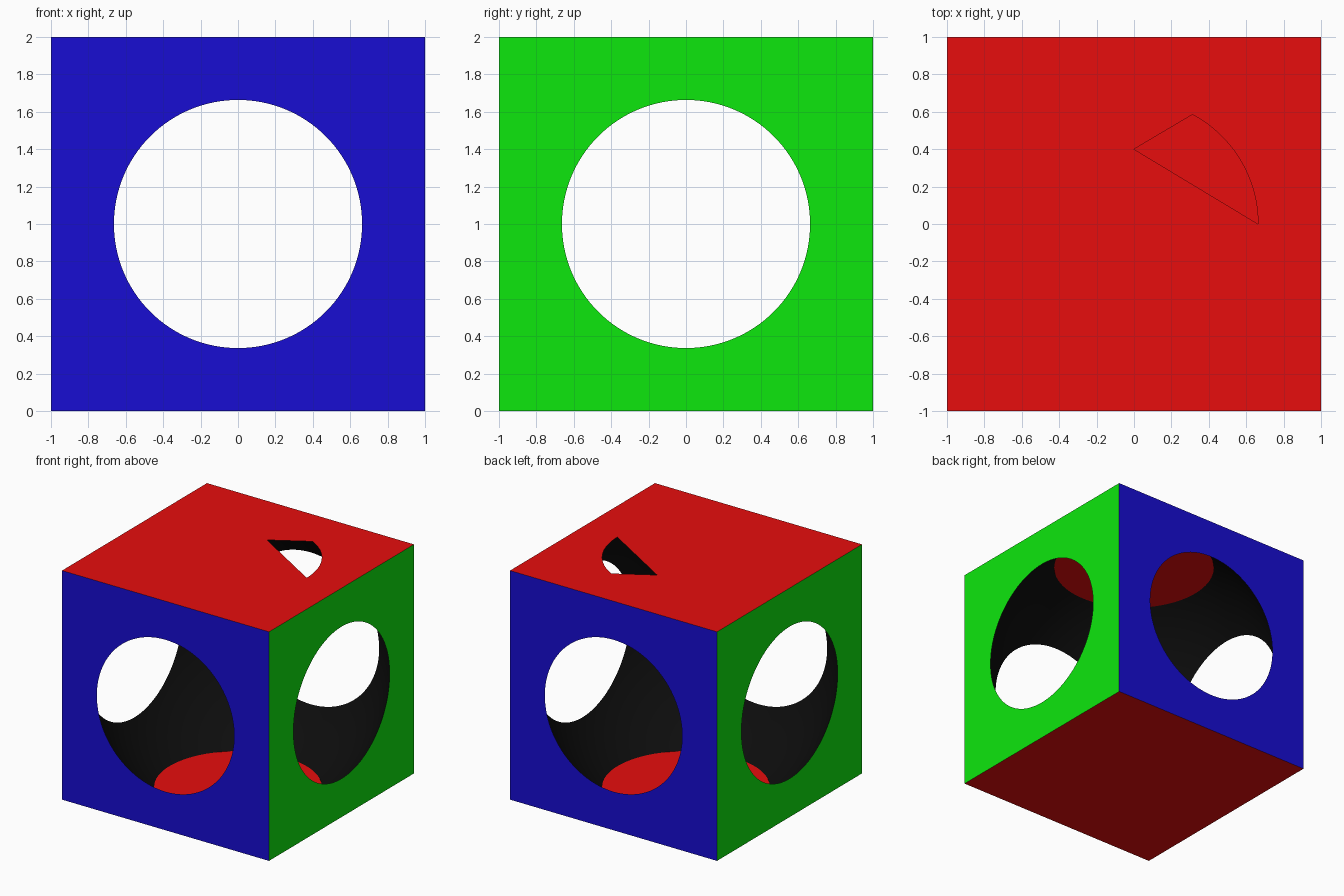
import bpy, bmesh, math
from mathutils import Vector, Matrix

if "Cube" in bpy.data.objects:
    bpy.data.objects.remove(bpy.data.objects["Cube"])

N = 128                          # segments around each opening
R = 1.2                          # spherical cavity, poking through every side
HOLE = math.sqrt(R * R - 1)      # radius of the openings
ROWS = 10
CENTRE = Vector((0, 0, 1))


def material(name, color):
    m = bpy.data.materials.new(name)
    m.diffuse_color = (*color, 1)
    m.use_nodes = True
    m.node_tree.nodes["Principled BSDF"].inputs["Base Color"].default_value = m.diffuse_color
    return m


red = material("red", (0.8, 0.004, 0.004))
green = material("green", (0.004, 0.8, 0.004))
blue = material("blue", (0.009, 0.004, 0.65))
black = material("black", (0.004, 0.004, 0.004))


def finish(bm, name, mats, smooth=False):
    bmesh.ops.remove_doubles(bm, verts=bm.verts, dist=1e-5)
    me = bpy.data.meshes.new(name)
    bm.to_mesh(me)
    bm.free()
    for m in mats:
        me.materials.append(m)
    for p in me.polygons:
        p.use_smooth = smooth
    ob = bpy.data.objects.new(name, me)
    bpy.context.collection.objects.link(ob)
    return ob


def circle_point(i):
    a = 2 * math.pi * i / N
    return Vector((HOLE * math.cos(a), HOLE * math.sin(a), 1))


def square_point(i):
    p = circle_point(i)
    k = 1 / max(abs(p.x), abs(p.y))
    return Vector((p.x * k, p.y * k, 1))


def rings(bm, rot, rows, mat, flip=False):
    """Bridge a list of closed point rings with quads."""
    vs = [[bm.verts.new(rot @ p + CENTRE) for p in row] for row in rows]
    for a, b in zip(vs, vs[1:]):
        for i in range(N):
            j = (i + 1) % N
            quad = [a[i], b[i], b[j], a[j]]
            bm.faces.new(quad[::-1] if flip else quad).material_index = mat


# rotation of the +z side onto each side of the cube, with its colour slot
half = math.pi / 2
sides = [(Matrix.Identity(3), 0), (Matrix.Rotation(math.pi, 3, 'X'), 0),
         (Matrix.Rotation(half, 3, 'Y'), 1), (Matrix.Rotation(-half, 3, 'Y'), 1),
         (Matrix.Rotation(half, 3, 'X'), 2), (Matrix.Rotation(-half, 3, 'X'), 2)]

shell, cavity = bmesh.new(), bmesh.new()
inner = [circle_point(i) for i in range(N)]
outer = [square_point(i) for i in range(N)]
sphere_rows = [[a.lerp(b, r / ROWS).normalized() * R for a, b in zip(inner, outer)]
               for r in range(ROWS + 1)]
for rot, mat in sides:
    rings(shell, rot, [inner, outer], mat)
    rings(cavity, rot, sphere_rows, 0, flip=True)

# cube sides with round openings, and the spherical wall inside
finish(shell, "cube_shell", [red, green, blue])
finish(cavity, "spherical_cavity", [black], smooth=True)

# full disc closing the bottom opening
bm = bmesh.new()
bm.faces.new([bm.verts.new((p.x, p.y, 0)) for p in reversed(inner)])
finish(bm, "bottom_disc", [red])

# top disc, fanned from an off-centre point, with one wedge left open
bm = bmesh.new()
tip = bm.verts.new((0, 0.4, 2))
rim = [bm.verts.new(inner[i % N] + CENTRE) for i in range(22, N + 1)]
for a, b in zip(rim, rim[1:]):
    bm.faces.new((tip, a, b))
finish(bm, "top_disc", [red])
